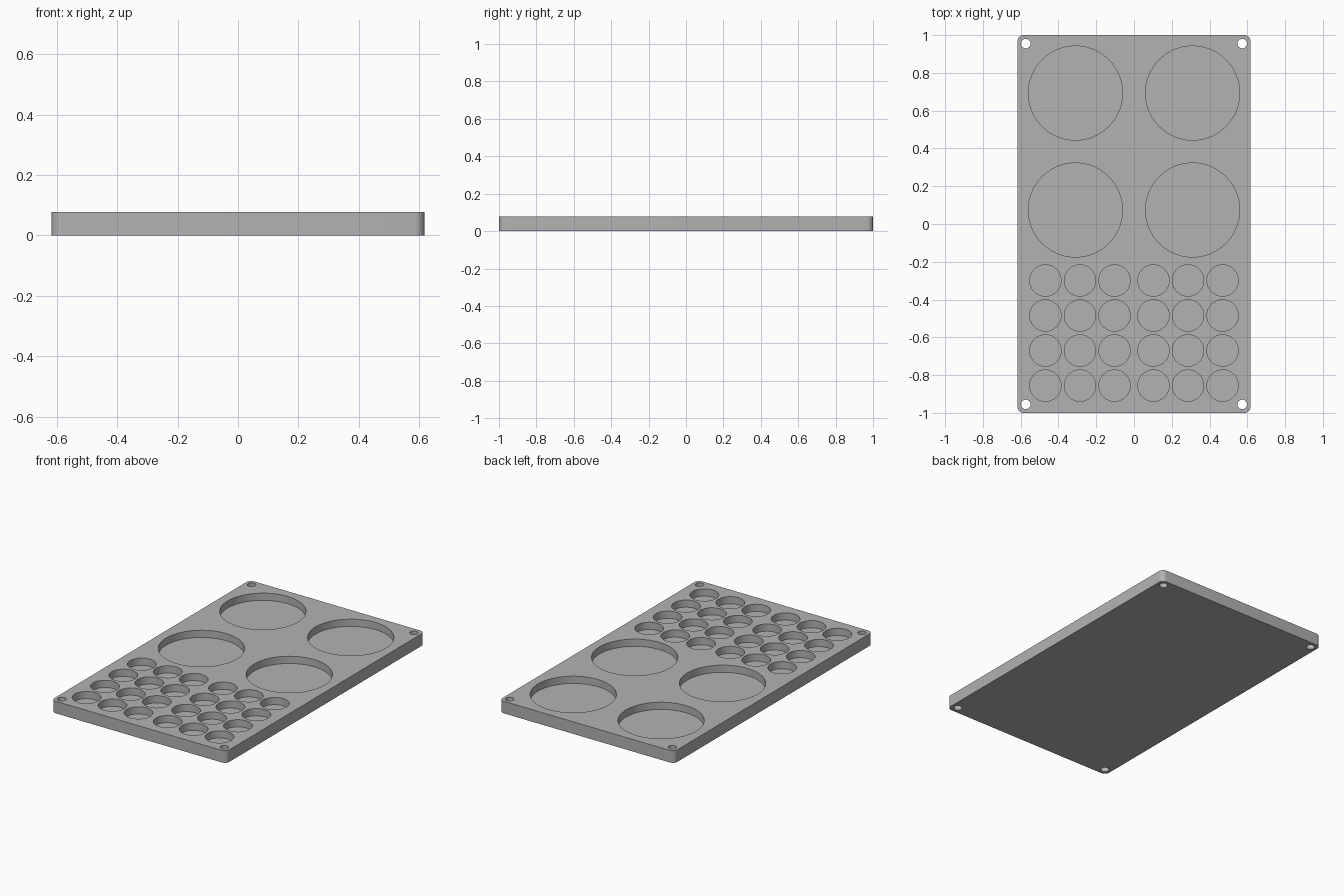
import bpy, bmesh, math
from mathutils import Matrix

cube = bpy.data.objects.get("Cube")
if cube:
    bpy.data.objects.remove(cube, do_unlink=True)

HALF_X, HALF_Y, THICK = 0.617, 1.0, 0.077
CORNER = 0.032
DEPTH = 0.046

grey = bpy.data.materials.new("plain grey")
grey.use_nodes = True
colour = (0.45, 0.45, 0.45, 1)
grey.diffuse_color = colour
grey.node_tree.nodes["Principled BSDF"].inputs["Base Color"].default_value = colour


def make_object(name, bm):
    mesh = bpy.data.meshes.new(name)
    bm.to_mesh(mesh)
    bm.free()
    mesh.materials.append(grey)
    obj = bpy.data.objects.new(name, mesh)
    bpy.context.collection.objects.link(obj)
    return obj


def add_cylinder(bm, x, y, radius, bottom, sides):
    top = THICK + 0.05
    bmesh.ops.create_cone(
        bm, cap_ends=True, segments=sides, radius1=radius, radius2=radius,
        depth=top - bottom, matrix=Matrix.Translation((x, y, (top + bottom) / 2)))


# Tray body: a slab with rounded vertical corners
bm = bmesh.new()
bmesh.ops.create_cube(bm, size=1)
bmesh.ops.scale(bm, vec=(2 * HALF_X, 2 * HALF_Y, THICK), verts=bm.verts)
bmesh.ops.translate(bm, vec=(0, 0, THICK / 2), verts=bm.verts)
uprights = [e for e in bm.edges if abs(e.verts[0].co.z - e.verts[1].co.z) > THICK / 2]
bmesh.ops.bevel(bm, geom=uprights, offset=CORNER, segments=8, profile=0.5, affect='EDGES')
tray = make_object("tray", bm)

# Cutter for every recess and through hole
bm = bmesh.new()
floor = THICK - DEPTH
for side in (-1, 1):
    # Large round pockets
    for y in (0.693, 0.074):
        add_cylinder(bm, side * 0.31, y, 0.249, floor, 96)
    # Small round pockets, three columns on each side
    for column in range(3):
        for row in range(4):
            add_cylinder(bm, side * (0.103 + 0.183 * column),
                         -0.299 - 0.1855 * row, 0.083, floor, 64)
    # Screw holes in the corners
    for end in (-1, 1):
        add_cylinder(bm, side * 0.573, end * 0.955, 0.025, -0.05, 32)
cutter = make_object("pocket_cutter", bm)
cutter.hide_render = True

# Cut the recesses, then drop the helper
cut = tray.modifiers.new("pockets", 'BOOLEAN')
cut.operation = 'DIFFERENCE'
cut.solver = 'EXACT'
cut.object = cutter
bpy.ops.object.select_all(action='DESELECT')
tray.select_set(True)
bpy.context.view_layer.objects.active = tray
bpy.ops.object.modifier_apply(modifier=cut.name)
bpy.data.objects.remove(cutter, do_unlink=True)
bpy.ops.object.shade_smooth_by_angle(angle=math.radians(30))
